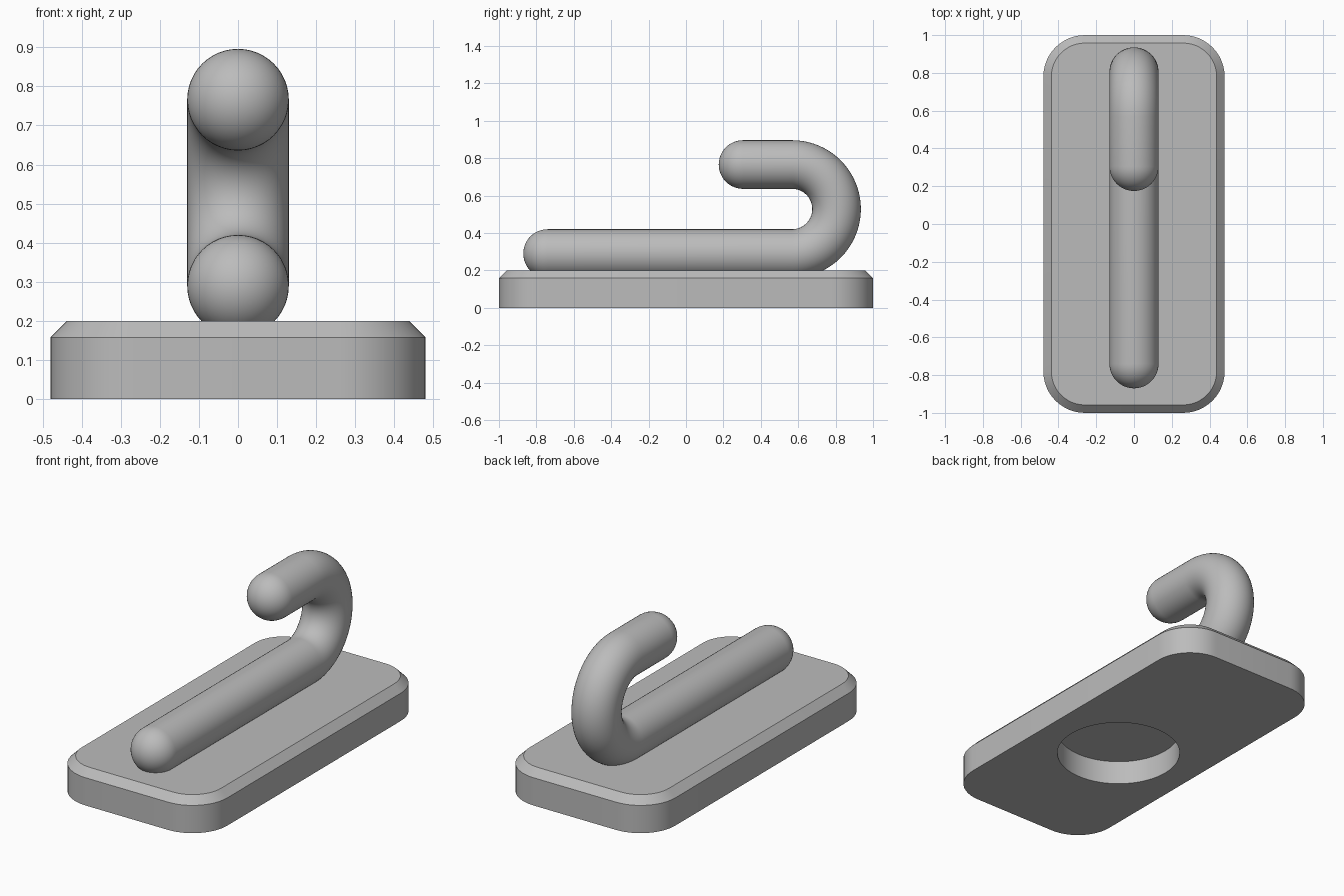
import bpy, bmesh, math
from mathutils import Vector

if "Cube" in bpy.data.objects:
    bpy.data.objects.remove(bpy.data.objects["Cube"])

grey = bpy.data.materials.new("plain grey")
grey.diffuse_color = (0.5, 0.5, 0.5, 1)
grey.use_nodes = True
grey.node_tree.nodes["Principled BSDF"].inputs["Base Color"].default_value = grey.diffuse_color


def finish(bm, name):
    bmesh.ops.recalc_face_normals(bm, faces=bm.faces)
    mesh = bpy.data.meshes.new(name)
    bm.to_mesh(mesh)
    bm.free()
    mesh.materials.append(grey)
    obj = bpy.data.objects.new(name, mesh)
    bpy.context.collection.objects.link(obj)
    bpy.ops.object.select_all(action='DESELECT')
    obj.select_set(True)
    bpy.context.view_layer.objects.active = obj
    bpy.ops.object.shade_smooth_by_angle(angle=math.radians(30))
    return obj


def bridge(bm, a, b):
    n = len(a)
    for i in range(n):
        j = (i + 1) % n
        bm.faces.new((a[i], a[j], b[j], b[i]))


def rounded_ring(bm, inset, z, half_x=0.48, half_y=1.0, radius=0.22, steps=12):
    """Rounded rectangle outline, four corner arcs."""
    r, ring = radius - inset, []
    for k, (sx, sy) in enumerate(((1, 1), (-1, 1), (-1, -1), (1, -1))):
        for i in range(steps + 1):
            a = math.pi / 2 * (k + i / steps)
            ring.append(bm.verts.new((sx * (half_x - radius) + r * math.cos(a),
                                      sy * (half_y - radius) + r * math.sin(a), z)))
    return ring


def circle_ring(bm, radius, y, z, n=64):
    return [bm.verts.new((radius * math.cos(2 * math.pi * i / n),
                          y + radius * math.sin(2 * math.pi * i / n), z)) for i in range(n)]


def loop_edges(bm, ring):
    return [bm.edges.get((ring[i - 1], ring[i])) for i in range(len(ring))]


# Base plate: rounded block, chamfered top, round blind recess underneath
bm = bmesh.new()
bottom = rounded_ring(bm, 0, 0)
shoulder = rounded_ring(bm, 0, 0.158)
top = rounded_ring(bm, 0.042, 0.2)
bridge(bm, bottom, shoulder)
bridge(bm, shoulder, top)
bm.faces.new(top)
rim = circle_ring(bm, 0.33, -0.13, 0)
ceiling = circle_ring(bm, 0.33, -0.13, 0.137)
bridge(bm, rim, ceiling)
bm.faces.new(ceiling)
bmesh.ops.triangle_fill(bm, use_beauty=True, normal=(0, 0, -1),
                        edges=loop_edges(bm, bottom) + loop_edges(bm, rim))
finish(bm, "base_plate")

# Hook: round bar swept along a J path, with half-sphere ends
R, BEND, CY, CZ = 0.13, 0.238, 0.567, 0.528
SIDES, CAP, TURN = 48, 12, 40
stations = []                                  # centre y, z, path angle, radius
for i in range(1, CAP + 1):                    # lower end dome
    a = math.pi / 2 * i / CAP
    stations.append((-0.74 - R * math.cos(a), CZ - BEND, 0, R * math.sin(a)))
for i in range(TURN + 1):                      # half-turn bend
    a = math.pi * i / TURN
    stations.append((CY + BEND * math.sin(a), CZ - BEND * math.cos(a), a, R))
for i in range(CAP):                           # upper end dome
    a = math.pi / 2 * i / CAP
    stations.append((0.305 - R * math.sin(a), CZ + BEND, math.pi, R * math.cos(a)))

bm = bmesh.new()
rings = []
for y, z, a, r in stations:
    side = Vector((0, -math.sin(a), math.cos(a)))
    rings.append([bm.verts.new(Vector((0, y, z)) + r * math.cos(t) * Vector((1, 0, 0))
                               + r * math.sin(t) * side)
                  for t in (2 * math.pi * i / SIDES for i in range(SIDES))])
for a, b in zip(rings, rings[1:]):
    bridge(bm, a, b)
for ring, y, z in ((rings[0], -0.74 - R, CZ - BEND), (rings[-1], 0.305 - R, CZ + BEND)):
    tip = bm.verts.new((0, y, z))
    for i in range(SIDES):
        bm.faces.new((ring[i - 1], ring[i], tip))
finish(bm, "hook_bar")
